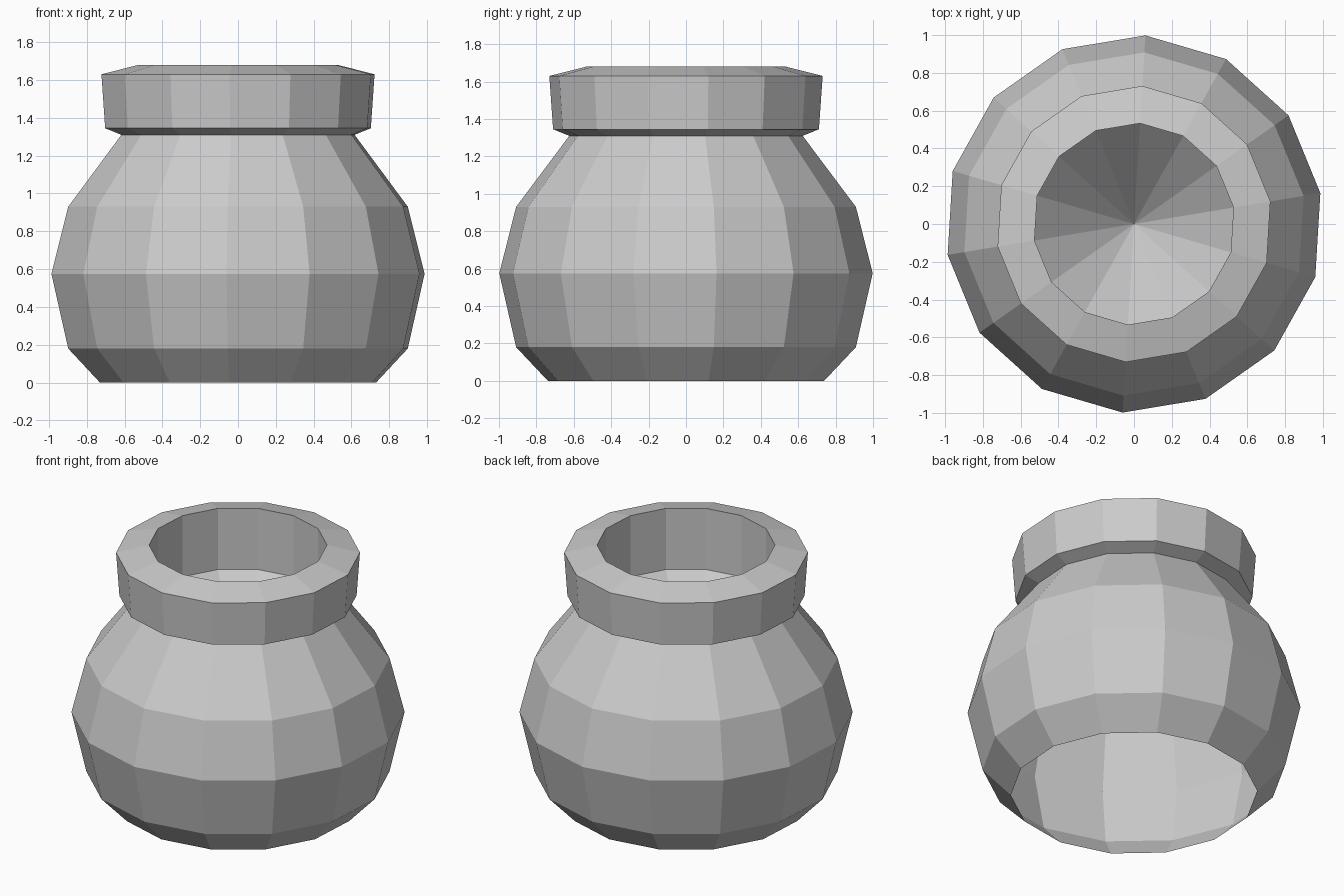
import bpy, bmesh, math

SIDES = 14
START = math.radians(9.4)

if "Cube" in bpy.data.objects:
    bpy.data.objects.remove(bpy.data.objects["Cube"], do_unlink=True)

clay = bpy.data.materials.new("grey_clay")
clay.use_nodes = True
grey = (0.6, 0.6, 0.6, 1)
clay.diffuse_color = grey
clay.node_tree.nodes["Principled BSDF"].inputs["Base Color"].default_value = grey


def lathe(name, profile):
    """Revolve (radius, z) points; a radius of zero closes to a point."""
    bm = bmesh.new()
    rings = []
    for r, z in profile:
        if r == 0:
            rings.append([bm.verts.new((0, 0, z))] * SIDES)
            continue
        angles = [START + math.tau * i / SIDES for i in range(SIDES)]
        rings.append([bm.verts.new((r * math.cos(a), r * math.sin(a), z))
                      for a in angles])
    for low, high in zip(rings, rings[1:]):
        for i in range(SIDES):
            j = (i + 1) % SIDES
            corners = [low[i], low[j], high[j], high[i]]
            bm.faces.new(list(dict.fromkeys(corners)))
    mesh = bpy.data.meshes.new(name)
    bm.to_mesh(mesh)
    bm.free()
    mesh.materials.append(clay)
    obj = bpy.data.objects.new(name, mesh)
    bpy.context.collection.objects.link(obj)
    return obj


# Faceted belly, open underneath
lathe("pot_body", [(0.74, 0), (0.91, 0.18), (1.0, 0.575), (0.91, 0.93), (0.625, 1.31)])

# Thick collar around the mouth
lathe("collar", [(0.625, 1.31), (0.712, 1.345), (0.732, 1.63), (0.534, 1.68)])

# Straight throat ending in a conical floor
lathe("throat", [(0.534, 1.68), (0.534, 1.275), (0, 0.73)])
